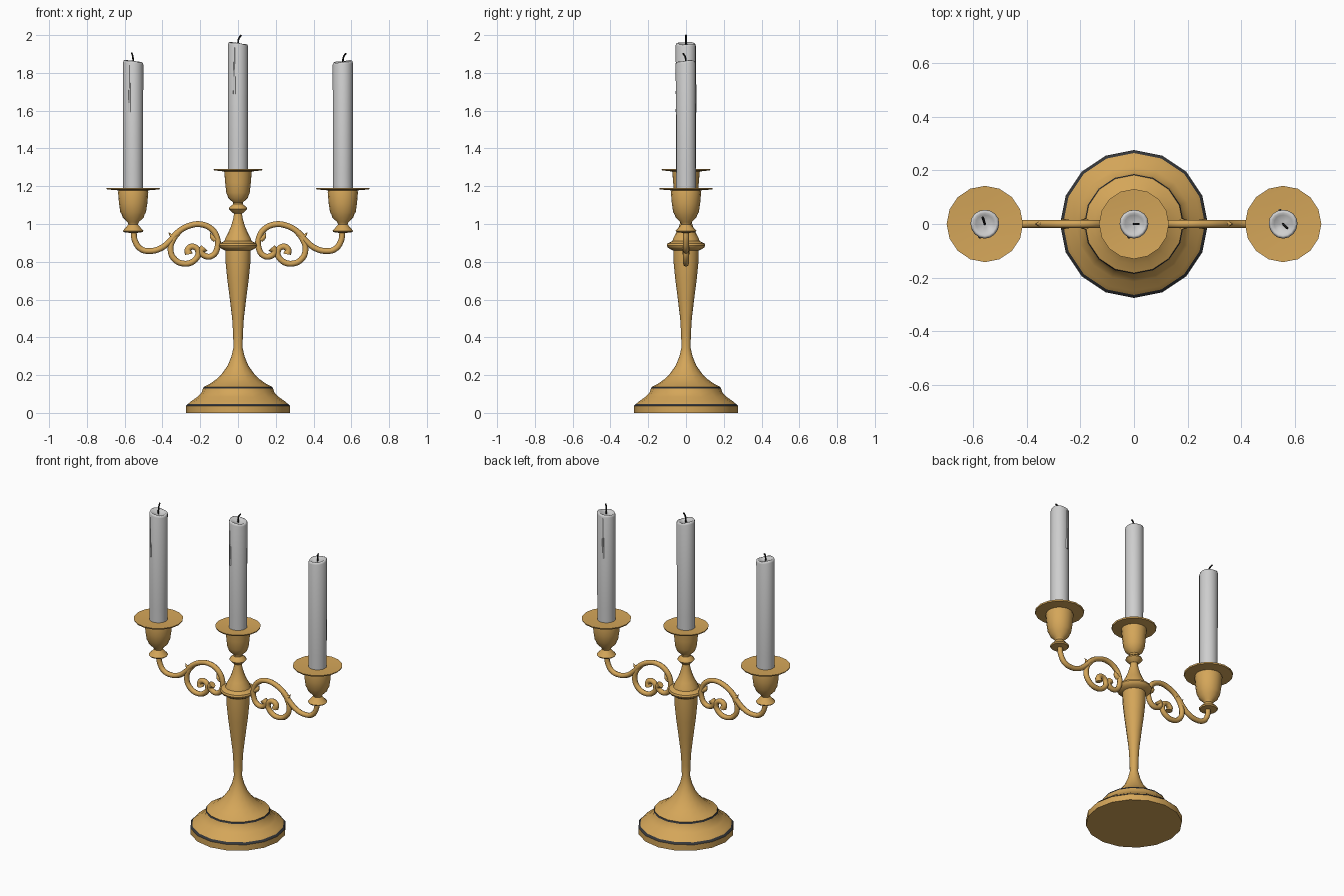
import bpy, bmesh, math

if "Cube" in bpy.data.objects:
    bpy.data.objects.remove(bpy.data.objects["Cube"])


def material(name, rgb):
    m = bpy.data.materials.new(name)
    m.diffuse_color = (*rgb, 1)
    m.use_nodes = True
    m.node_tree.nodes["Principled BSDF"].inputs["Base Color"].default_value = m.diffuse_color
    return m


GOLD = material("gold", (0.66, 0.38, 0.10))
DARK = material("dark band", (0.035, 0.037, 0.04))
WAX = material("candle wax", (0.62, 0.62, 0.62))
BLACK = material("wick black", (0.01, 0.01, 0.01))


def finish(name, me, angle=35):
    ob = bpy.data.objects.new(name, me)
    bpy.context.collection.objects.link(ob)
    bpy.ops.object.select_all(action='DESELECT')
    ob.select_set(True)
    bpy.context.view_layer.objects.active = ob
    bpy.ops.object.shade_smooth_by_angle(angle=math.radians(angle))
    return ob


def lathe(name, profile, mats, loc=(0, 0, 0), n=16, dark=(), warp=None, angle=35):
    """Spin (radius, z) points from bottom to top; dark lists segments of second colour."""
    bm = bmesh.new()
    rings = []
    for i, (r, z) in enumerate(profile):
        ring = []
        for k in range(n):
            a = 2 * math.pi * k / n
            dr, dz = warp(i, a) if warp else (0, 0)
            ring.append(bm.verts.new((loc[0] + (r + dr) * math.cos(a),
                                      loc[1] + (r + dr) * math.sin(a), loc[2] + z + dz)))
        rings.append(ring)
    for i in range(len(rings) - 1):
        for k in range(n):
            j = (k + 1) % n
            f = bm.faces.new((rings[i][k], rings[i][j], rings[i + 1][j], rings[i + 1][k]))
            f.material_index = 1 if i in dark else 0
    bm.faces.new(rings[0][::-1])
    bm.faces.new(rings[-1])
    me = bpy.data.meshes.new(name)
    bm.to_mesh(me)
    bm.free()
    for m in mats:
        me.materials.append(m)
    return finish(name, me, angle)


def tube(name, pts, radius, mat, radii=None, res=6):
    """Round tube through smooth points."""
    cu = bpy.data.curves.new(name, 'CURVE')
    cu.dimensions = '3D'
    cu.bevel_depth = radius
    cu.bevel_resolution = 2
    cu.resolution_u = res
    cu.use_fill_caps = True
    sp = cu.splines.new('BEZIER')
    sp.bezier_points.add(len(pts) - 1)
    for i, (bp, p) in enumerate(zip(sp.bezier_points, pts)):
        bp.co = p
        bp.handle_left_type = bp.handle_right_type = 'AUTO'
        bp.radius = radii[i] if radii else 1
    tmp = bpy.data.objects.new(name + "_path", cu)
    bpy.context.collection.objects.link(tmp)
    bpy.context.view_layer.update()
    me = bpy.data.meshes.new_from_object(tmp.evaluated_get(bpy.context.evaluated_depsgraph_get()))
    bpy.data.objects.remove(tmp)
    me.materials.clear()
    me.materials.append(mat)
    return finish(name, me, 50)


# base and stem, with two dark bands
lathe("base_and_stem", [
    (0.275, 0), (0.275, 0.037), (0.264, 0.048), (0.25, 0.06), (0.215, 0.085), (0.193, 0.108),
    (0.186, 0.128), (0.182, 0.138), (0.15, 0.153), (0.115, 0.178), (0.085, 0.208), (0.055, 0.25),
    (0.036, 0.295), (0.024, 0.345), (0.026, 0.42), (0.031, 0.5), (0.043, 0.6), (0.057, 0.71),
    (0.066, 0.80), (0.067, 0.862)], [GOLD, DARK], dark=(1, 6))

# collar and bell above the stem
lathe("collar_and_bell", [
    (0.066, 0.858), (0.085, 0.868), (0.098, 0.877), (0.102, 0.887), (0.098, 0.898), (0.085, 0.903),
    (0.072, 0.91), (0.067, 0.925), (0.052, 0.953), (0.036, 0.99), (0.025, 1.03), (0.02, 1.062)], [GOLD])

# centre candle cup with knob and drip plate
lathe("centre_cup", [
    (0.022, 1.055), (0.036, 1.066), (0.049, 1.08), (0.045, 1.09), (0.025, 1.105), (0.027, 1.115),
    (0.052, 1.138), (0.057, 1.155), (0.062, 1.165), (0.068, 1.22), (0.073, 1.278),
    (0.127, 1.284), (0.13, 1.292), (0.06, 1.286)], [GOLD])

# side candle cups
SIDE = 0.555
for side, s in (("left", -1), ("right", 1)):
    lathe(side + "_cup", [
        (0.02, 0.953), (0.05, 0.957), (0.055, 0.964), (0.04, 0.98), (0.025, 0.998), (0.03, 1.01),
        (0.056, 1.035), (0.06, 1.05), (0.068, 1.062), (0.075, 1.11), (0.08, 1.167),
        (0.077, 1.178), (0.139, 1.183), (0.142, 1.191), (0.06, 1.186)], [GOLD], (s * SIDE, 0, 0))

# scrolled arms, the same path mirrored
ARM = [(0.553, 0.965), (0.545, 0.91), (0.515, 0.868), (0.465, 0.857), (0.41, 0.871), (0.365, 0.905),
       (0.32, 0.955), (0.26, 0.99), (0.195, 0.998), (0.14, 0.973), (0.112, 0.93), (0.109, 0.875),
       (0.135, 0.833), (0.172, 0.83), (0.194, 0.855), (0.178, 0.874)]
CURL = [(0.30, 0.962), (0.343, 0.915), (0.357, 0.865), (0.34, 0.818), (0.285, 0.79), (0.23, 0.808),
        (0.21, 0.85), (0.235, 0.88), (0.265, 0.865), (0.26, 0.84)]
LEAVES = [[(0.315, 0.955), (0.345, 0.936), (0.368, 0.955)],
          [(0.118, 0.915), (0.135, 0.93), (0.148, 0.955)]]
for side, s in (("left", -1), ("right", 1)):
    def flat(pts):
        return [(s * x, 0, z) for x, z in pts]
    tube(side + "_arm", flat(ARM), 0.0155, GOLD, [1] * 14 + [1.1, 1.35])
    tube(side + "_arm_curl", flat(CURL), 0.0155, GOLD, [0.5, 0.9] + [1] * 6 + [1.1, 1.3])
    for i, leaf in enumerate(LEAVES):
        tube(f"{side}_leaf_{i + 1}", flat(leaf), 0.015, GOLD, [1, 0.9, 0.05])

# candles with uneven melted tops, and bent wicks
CANDLES = [("left", -SIDE, 1.17, 1.862, math.pi, (-0.008, 0.025)),
           ("centre", 0, 1.27, 1.957, math.pi, (0.018, 0.0)),
           ("right", SIDE, 1.17, 1.86, 0.6, (0.016, -0.016))]
for name, x, z0, z1, high, (wx, wy) in CANDLES:
    def melt(i, a):
        if i < 2:
            return 0, 0
        return 0.001 * math.sin(3 * a), 0.006 * math.cos(a - high) + 0.002 * math.sin(3 * a)
    lathe(name + "_candle", [(0.053, z0), (0.053, z0 + 0.1), (0.0535, z1 - 0.012), (0.05, z1 - 0.002),
                             (0.043, z1), (0.034, z1 - 0.008), (0.012, z1 - 0.012)],
          [WAX], (x, 0, 0), warp=melt, angle=60)
    # thin run of wax down the side
    a = high + 1.2
    dx, dy = 0.051 * math.cos(a), 0.051 * math.sin(a)
    tube(name + "_wax_drip", [(x + dx, dy, z1 - 0.02), (x + dx, dy, z1 - 0.15), (x + dx, dy, z1 - 0.27)],
         0.007, WAX, [0.5, 0.7, 1.0], 3)
    tube(name + "_wick", [(x, 0, z1 - 0.02), (x + 0.1 * wx, 0.1 * wy, z1 + 0.015),
                          (x + 0.4 * wx, 0.4 * wy, z1 + 0.03), (x + wx, wy, z1 + 0.043)],
         0.0045, BLACK, None, 3)
